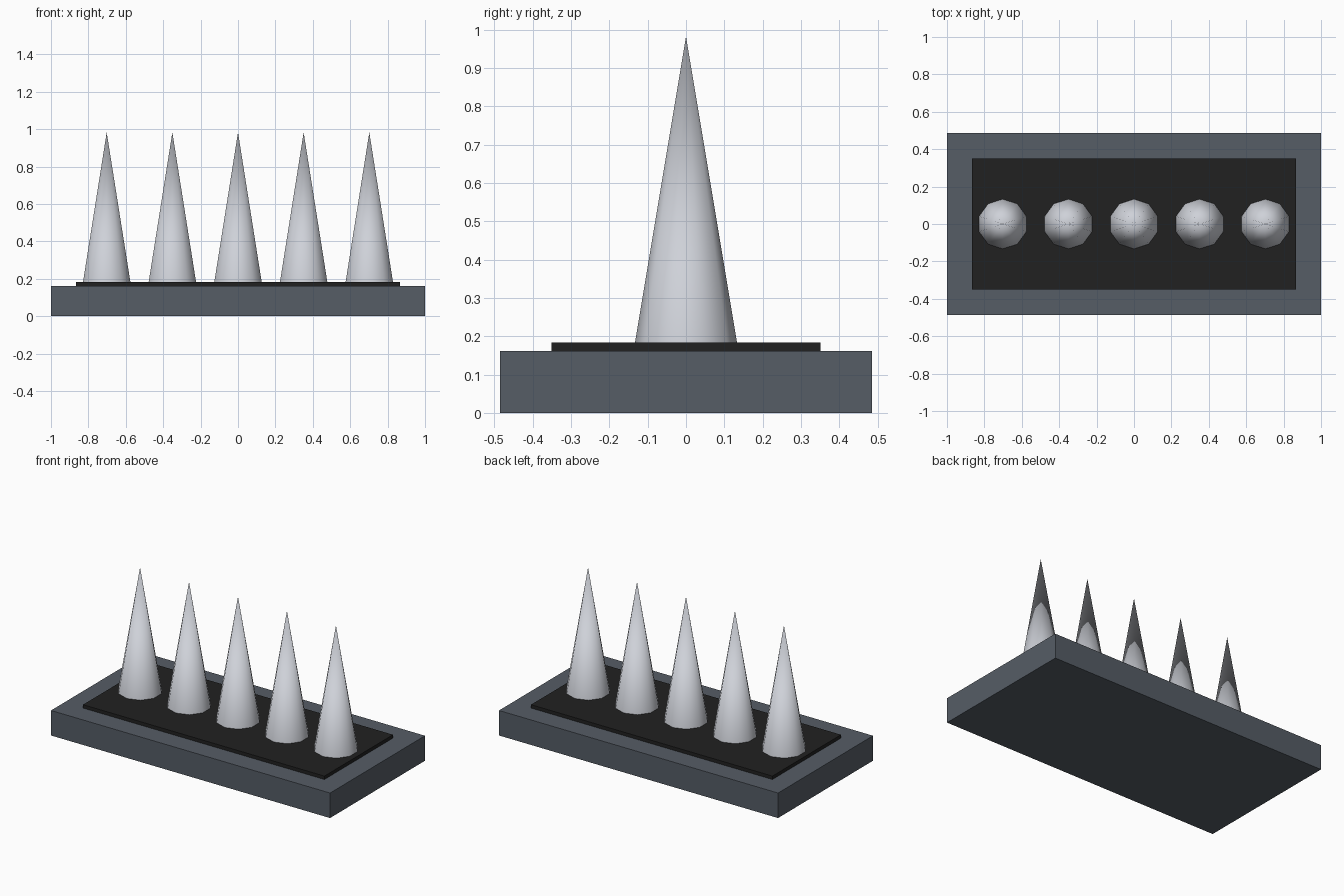
import bpy
import math

cube = bpy.data.objects.get("Cube")
if cube:
    bpy.data.objects.remove(cube, do_unlink=True)


def material(name, r, g, b):
    mat = bpy.data.materials.new(name)
    mat.use_nodes = True
    mat.diffuse_color = (r, g, b, 1)
    mat.node_tree.nodes["Principled BSDF"].inputs["Base Color"].default_value = (r, g, b, 1)
    return mat


def slab(name, width, depth, bottom, top, mat):
    bpy.ops.mesh.primitive_cube_add(size=1, location=(0, 0, (bottom + top) / 2))
    obj = bpy.context.object
    obj.name = name
    obj.scale = (width, depth, top - bottom)
    bpy.ops.object.transform_apply(location=False, rotation=False, scale=True)
    obj.data.materials.append(mat)


def spike(name, x, bottom, top, mat):
    bpy.ops.mesh.primitive_cone_add(vertices=10, radius1=0.133, radius2=0,
                                    depth=top - bottom,
                                    location=(x, 0, (bottom + top) / 2))
    obj = bpy.context.object
    obj.name = name
    obj.data.materials.append(mat)
    bpy.ops.object.shade_smooth_by_angle(angle=math.radians(50))


slate = material("slate grey", 0.092, 0.109, 0.133)
black = material("soft black", 0.015, 0.015, 0.015)
steel = material("pale steel", 0.62, 0.64, 0.69)

BASE_TOP, PLATE_TOP, TIP = 0.162, 0.184, 0.983

# Base block and raised plate
slab("base", 2.0, 0.972, 0, BASE_TOP, slate)
slab("plate", 1.73, 0.702, BASE_TOP, PLATE_TOP, black)

# Row of spikes
for i in range(5):
    spike(f"spike_{i + 1}", (i - 2) * 0.351, PLATE_TOP, TIP, steel)
